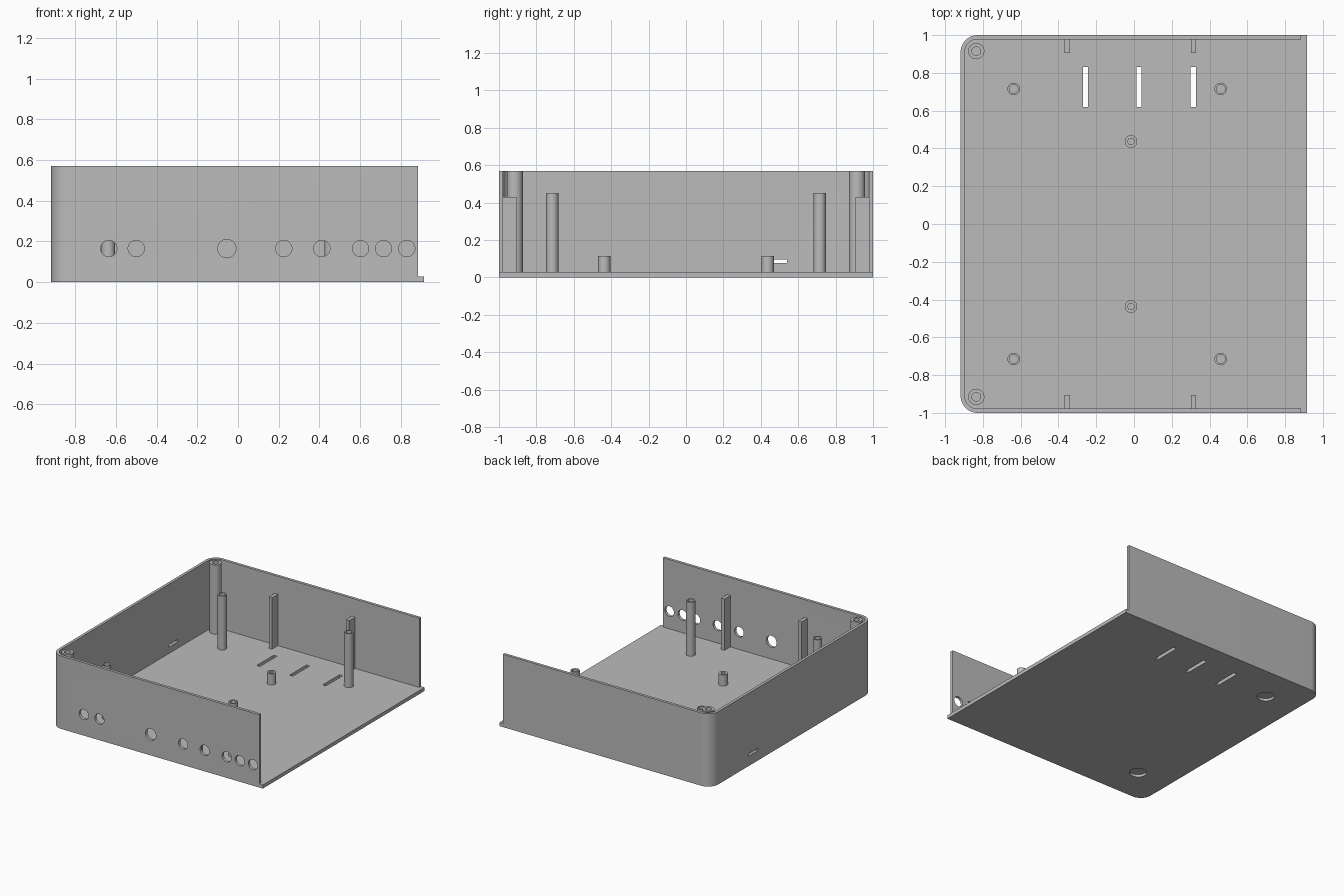
import bpy, bmesh, math
from mathutils import Matrix, Vector

if "Cube" in bpy.data.objects:
    bpy.data.objects.remove(bpy.data.objects["Cube"])

FLOOR, TOP = 0.028, 0.57
LEFT, WALL_END, RIGHT = -0.918, 0.885, 0.915
RAD, THICK = 0.09, 0.022

grey = bpy.data.materials.new("grey plastic")
grey.diffuse_color = (0.5, 0.5, 0.5, 1)
grey.use_nodes = True
grey.node_tree.nodes["Principled BSDF"].inputs["Base Color"].default_value = grey.diffuse_color


def finish(bm, name, smooth=True):
    bmesh.ops.recalc_face_normals(bm, faces=bm.faces)
    me = bpy.data.meshes.new(name)
    bm.to_mesh(me)
    bm.free()
    me.materials.append(grey)
    ob = bpy.data.objects.new(name, me)
    bpy.context.collection.objects.link(ob)
    if smooth:
        smooth_angle(ob)
    return ob


def smooth_angle(ob):
    bpy.ops.object.select_all(action='DESELECT')
    ob.select_set(True)
    bpy.context.view_layer.objects.active = ob
    bpy.ops.object.shade_smooth_by_angle(angle=math.radians(30))


def outline(x_end, inset):
    """U-shaped path from the back right, round the left corners, to the front right."""
    r = RAD - inset
    cx, cy = LEFT + RAD, 1 - RAD
    pts = [(x_end, 1 - inset)]
    for sy, start in ((1, 90), (-1, 180)):
        for i in range(13):
            a = math.radians(start + 90 * i / 12)
            pts.append((cx + r * math.cos(a), sy * cy + r * math.sin(a)))
    return pts + [(x_end, -1 + inset)]


def extrude(pts, z0, z1, name):
    bm = bmesh.new()
    face = bm.faces.new([bm.verts.new((x, y, z0)) for x, y in pts])
    out = bmesh.ops.extrude_face_region(bm, geom=[face])
    bmesh.ops.translate(bm, vec=(0, 0, z1 - z0),
                        verts=[v for v in out['geom'] if isinstance(v, bmesh.types.BMVert)])
    return finish(bm, name)


def add_box(bm, x0, x1, y0, y1, z0, z1):
    m = (Matrix.Translation(((x0 + x1) / 2, (y0 + y1) / 2, (z0 + z1) / 2))
         @ Matrix.Diagonal((x1 - x0, y1 - y0, z1 - z0, 1)))
    bmesh.ops.create_cube(bm, size=1, matrix=m)


def add_cylinder(bm, centre, r, depth, rot=Matrix()):
    bmesh.ops.create_cone(bm, cap_ends=True, segments=40, radius1=r, radius2=r, depth=depth,
                          matrix=Matrix.Translation(centre) @ rot)


def cut(ob, bm):
    cutter = finish(bm, "cutter", False)
    cutter.hide_render = True
    mod = ob.modifiers.new("cut", 'BOOLEAN')
    mod.operation, mod.solver, mod.object = 'DIFFERENCE', 'EXACT', cutter
    bpy.context.view_layer.objects.active = ob
    bpy.ops.object.modifier_apply(modifier=mod.name)
    bpy.data.objects.remove(cutter)
    smooth_angle(ob)


def tube(x, y, r, hole, z1, name):
    """Screw post with a blind hole down to the floor."""
    bm = bmesh.new()
    prof = [(r, FLOOR - 0.002), (r, z1), (hole, z1), (hole, FLOOR + 0.002), (0, FLOOR + 0.002)]
    vs = [bm.verts.new((a, 0, z)) for a, z in prof]
    edges = [bm.edges.new(p) for p in zip(vs, vs[1:])]
    bmesh.ops.spin(bm, geom=vs + edges, cent=(0, 0, 0), axis=(0, 0, 1),
                   angle=2 * math.pi, steps=32, use_merge=True)
    bmesh.ops.remove_doubles(bm, verts=bm.verts, dist=1e-5)
    bmesh.ops.translate(bm, vec=Vector((x, y, 0)), verts=bm.verts)
    return finish(bm, name)


# Floor plate with vent slots and round recesses underneath
floor = extrude(outline(RIGHT, 0), 0, FLOOR, "floor")
bm = bmesh.new()
for x in (-0.257, 0.027, 0.313):
    add_box(bm, x - 0.014, x + 0.014, 0.62, 0.83, -0.1, 0.1)
for y in (-0.713, 0.717):
    add_cylinder(bm, (-0.637, y, -0.04), 0.062, 0.12)
cut(floor, bm)

# Wall running round three sides, with cable holes at the front and a slot at the left
wall = extrude(outline(WALL_END, 0) + outline(WALL_END, THICK)[::-1], FLOOR, TOP, "wall")
bm = bmesh.new()
turn = Matrix.Rotation(math.pi / 2, 4, 'X')
for x in (-0.635, -0.5, -0.055, 0.225, 0.412, 0.602, 0.715, 0.829):
    add_cylinder(bm, (x, -0.99, 0.165), 0.045 if x == -0.055 else 0.04, 0.1, turn)
add_box(bm, LEFT - 0.05, LEFT + 0.05, 0.42, 0.54, 0.077, 0.097)
cut(wall, bm)

# Screw posts, front and back
for side, s in (("front", -1), ("back", 1)):
    tube(-0.835, s * 0.915, 0.043, 0.023, TOP, side + "_corner_post")
    for x, where in ((-0.637, "left"), (0.459, "right")):
        tube(x, s * 0.715, 0.033, 0.023, 0.45, f"{side}_{where}_tall_post")
    tube(-0.016, s * 0.437, 0.033, 0.017, 0.115, side + "_short_post")

    # Upright ribs on the walls
    for x, where in ((-0.353, "left"), (0.315, "right")):
        bm = bmesh.new()
        y0, y1 = sorted((s * 0.905, s * 0.985))
        add_box(bm, x - 0.014, x + 0.014, y0, y1, FLOOR - 0.002, 0.43)
        finish(bm, f"{side}_{where}_rib", False)
